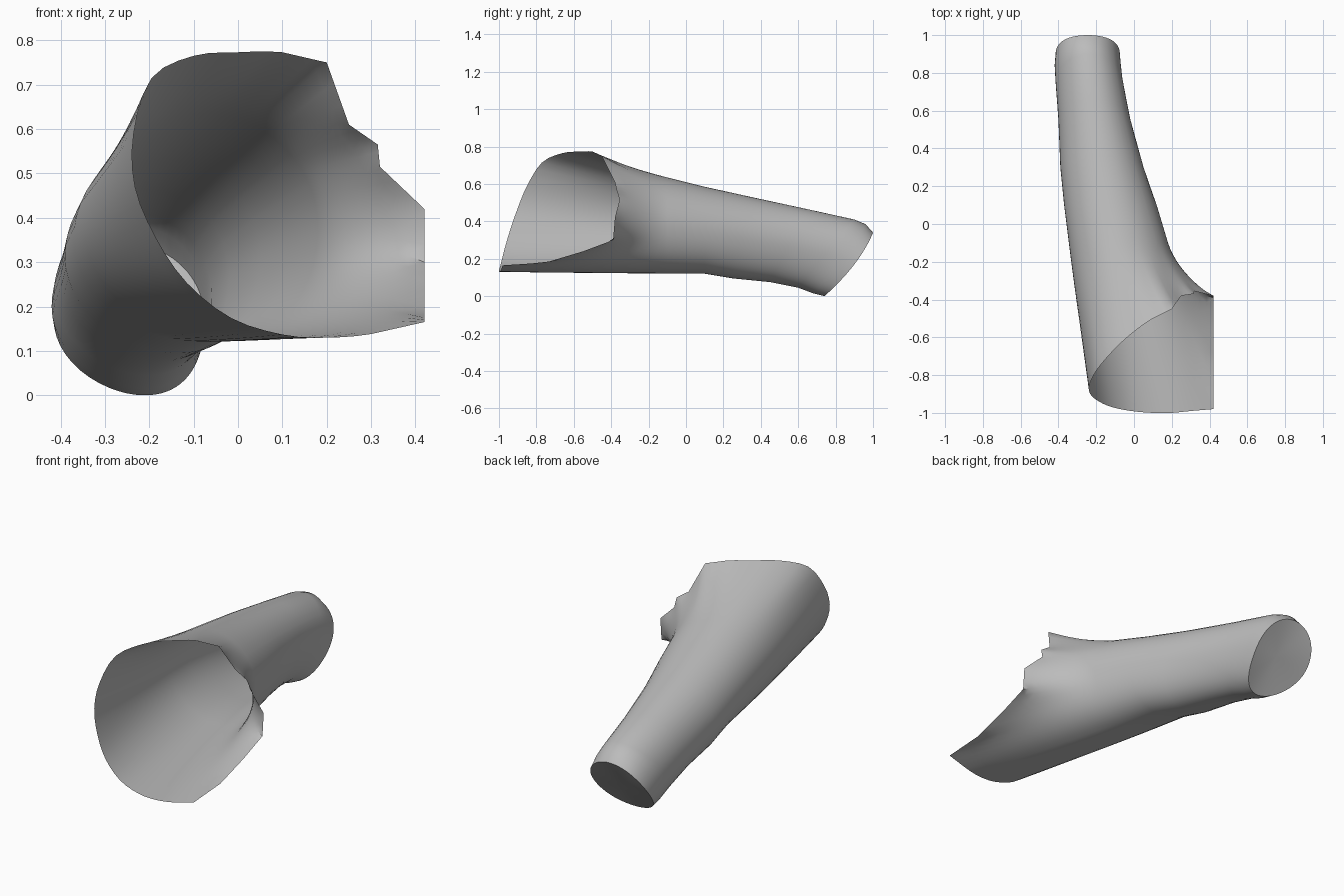
import bpy, bmesh, math
from mathutils import Vector

cube = bpy.data.objects.get("Cube")
if cube:
    bpy.data.objects.remove(cube, do_unlink=True)

grey = bpy.data.materials.new("plain_grey")
grey.use_nodes = True
colour = (0.5, 0.5, 0.5, 1)
grey.diffuse_color = colour
grey.node_tree.nodes["Principled BSDF"].inputs["Base Color"].default_value = colour

# Waist rim: angle around the leg, then the rim point at that angle
RIM = [
    (5, .42, -.38, .42), (22, .32, -.355, .515), (31, .315, -.37, .565),
    (40, .25, -.38, .61), (62, .2, -.45, .75), (80, .1, -.5, .773),
    (95, 0, -.57, .773), (112, -.1, -.66, .765), (135, -.195, -.77, .715),
    (160, -.235, -.85, .59), (180, -.232, -.9, .47), (200, -.185, -.94, .355),
    (222, -.115, -.97, .253), (245, -.015, -.99, .174), (262, .1, -1, .137),
    (278, .2, -1, .13), (292, .3, -.99, .138), (308, .42, -.98, .165),
    (322, .42, -.75, .18), (335, .42, -.55, .24), (348, .42, -.39, .3),
]
# Leg stations: y, left edge, right edge, bottom, top, tilt, bulge
STATIONS = [
    (.87, -.415, -.075, 0, .34, .13, .03),
    (.82, -.42, -.07, .015, .385, .14, .02),
    (.75, -.415, -.06, .045, .41, .15, 0),
    (.55, -.4, -.02, .075, .465, .1, 0),
    (.3, -.39, .05, .095, .53, .05, 0),
    (.1, -.37, .12, .12, .585, 0, 0),
    (-.1, -.345, .18, .121, .635, 0, 0),
]
SPLIT = 3         # rim subdivisions
FLARE_STEPS = 10  # rings between the leg and the rim
UNDER_SKEW = .035  # the underside of the leg leans inwards


def split_rim():
    # Curved along the intact edge, straight along the torn and cut edges
    angles, points = [], []
    count = len(RIM)
    for i, (a, *p) in enumerate(RIM):
        b, *q = RIM[(i + 1) % count]
        b += 360 if b < a else 0
        p, q = Vector(p), Vector(q)
        before, after = Vector(RIM[i - 1][1:]), Vector(RIM[(i + 2) % count][1:])
        for k in range(SPLIT):
            f = k / SPLIT
            point = p.lerp(q, f)
            if 80 <= a < 292:
                start, end = (q - before) / 2, (after - p) / 2
                blend = f * f * (3 - 2 * f)
                point = p.lerp(q, blend) + f * (1 - f) * ((1 - f) * start - f * end)
            angles.append(math.radians(a + (b - a) * f))
            points.append(point)
    return angles, points


def leg_ring(station, angles):
    y, left, right, bottom, top, tilt, bulge = station
    ring = []
    for a in angles:
        c, s = math.cos(a), math.sin(a)
        ring.append(Vector(((left + right) / 2 + c * (right - left) / 2
                            + UNDER_SKEW * min(s, 0) ** 2,
                            y + s * tilt + bulge * c * c,
                            (bottom + top) / 2 + s * (top - bottom) / 2)))
    return ring


angles, rim = split_rim()
rings = [leg_ring(s, angles) for s in STATIONS]

# Flare the upper leg out to the rim along quadratic curves
before, start = rings[-2], rings[-1]
for step in range(1, FLARE_STEPS + 1):
    t = step / FLARE_STEPS
    ring = []
    for p0, p, q in zip(before, start, rim):
        bend = p + (p - p0) / .2 * (q - p).length * .4
        ring.append(p.lerp(bend, t).lerp(bend.lerp(q, t), t))
    rings.append(ring)

# Skin the rings, leaving the waist open and closing the hem with a fan
bm = bmesh.new()
loops = [[bm.verts.new(p) for p in ring] for ring in rings]
n = len(angles)
for a, b in zip(loops, loops[1:]):
    for i in range(n):
        j = (i + 1) % n
        bm.faces.new((a[i], a[j], b[j], b[i]))
hub = bm.verts.new(sum(rings[0], Vector()) / n)
for i in range(n):
    bm.faces.new((hub, loops[0][(i + 1) % n], loops[0][i]))
bmesh.ops.recalc_face_normals(bm, faces=bm.faces)
# The hem cap must face the back
bm.faces.ensure_lookup_table()
if bm.faces[-1].normal.y < 0:
    bmesh.ops.reverse_faces(bm, faces=bm.faces)

# Relax the cloth around the inner side of the flare
relaxed = [v for loop in loops[len(STATIONS):-1]
           for v, a in zip(loop, angles)
           if math.cos(a - math.radians(340)) > .5]
for _ in range(12):
    bmesh.ops.smooth_vert(bm, verts=relaxed, factor=.5,
                          use_axis_x=True, use_axis_y=True, use_axis_z=True)

mesh = bpy.data.meshes.new("trouser_leg")
bm.to_mesh(mesh)
bm.free()
mesh.materials.append(grey)
leg = bpy.data.objects.new("trouser_leg", mesh)
bpy.context.collection.objects.link(leg)
bpy.context.view_layer.objects.active = leg
leg.select_set(True)
bpy.ops.object.shade_smooth_by_angle(angle=math.radians(50))
